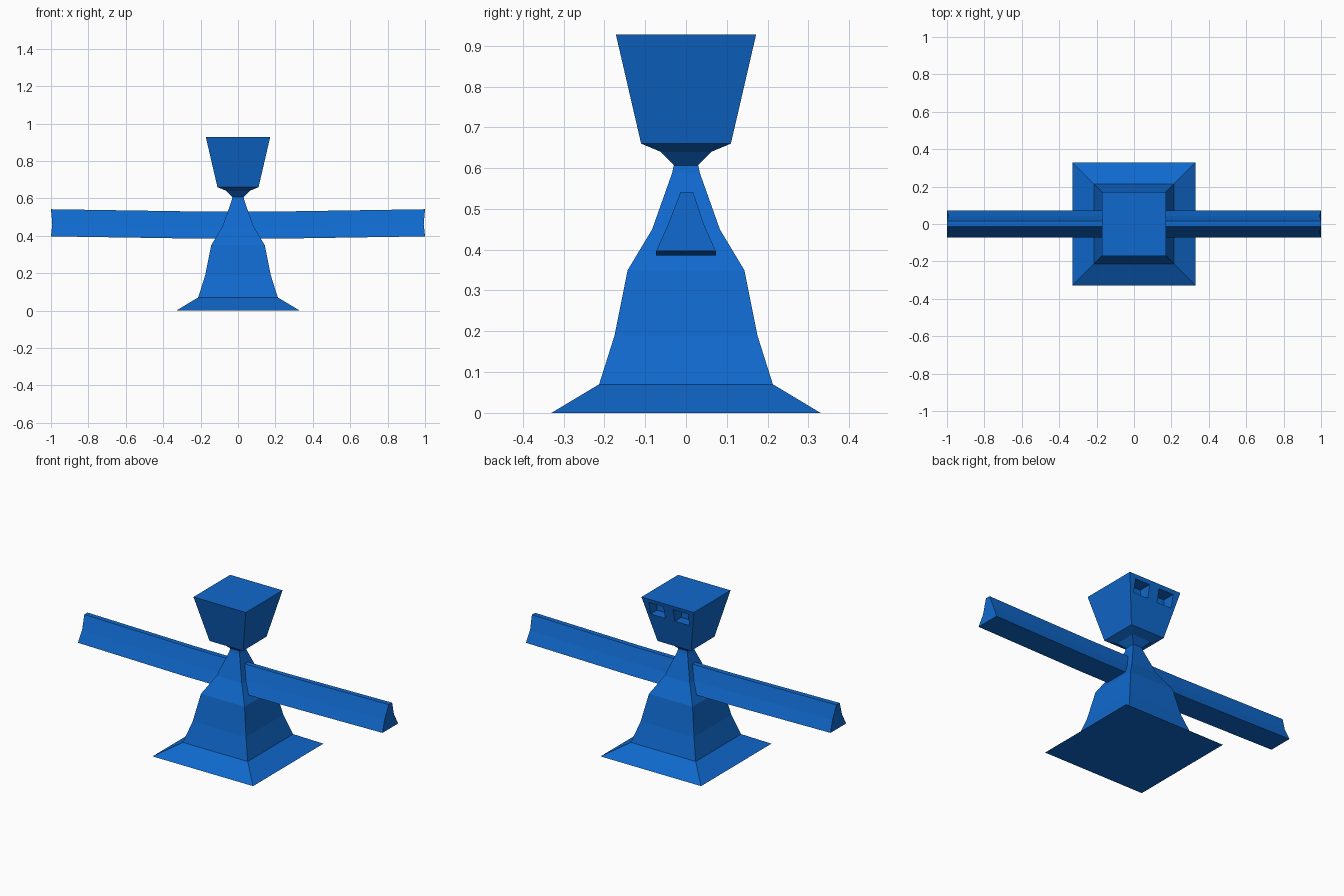
import bpy, bmesh

if "Cube" in bpy.data.objects:
    bpy.data.objects.remove(bpy.data.objects["Cube"])

blue = bpy.data.materials.new("blue")
blue.diffuse_color = (0.005, 0.14, 0.61, 1)
blue.use_nodes = True
blue.node_tree.nodes["Principled BSDF"].inputs["Base Color"].default_value = blue.diffuse_color


def loft(name, rings):
    """Closed solid through a list of equally sized point rings."""
    bm = bmesh.new()
    loops = [[bm.verts.new(p) for p in ring] for ring in rings]
    n = len(loops[0])
    for a, b in zip(loops, loops[1:]):
        for i in range(n):
            j = (i + 1) % n
            bm.faces.new((a[i], a[j], b[j], b[i]))
    bm.faces.new(loops[0])
    bm.faces.new(loops[-1])
    bmesh.ops.recalc_face_normals(bm, faces=bm.faces)
    mesh = bpy.data.meshes.new(name)
    bm.to_mesh(mesh)
    bm.free()
    mesh.materials.append(blue)
    obj = bpy.data.objects.new(name, mesh)
    bpy.context.collection.objects.link(obj)
    return obj


def square(r, z):
    return [(-r, -r, z), (r, -r, z), (r, r, z), (-r, r, z)]


# Flared base, body, neck and head as one square-section solid
levels = [(0.33, 0), (0.213, 0.07), (0.175, 0.19), (0.143, 0.35), (0.083, 0.45),
          (0.034, 0.588), (0.03, 0.607), (0.062, 0.64), (0.11, 0.66), (0.172, 0.928)]
body = loft("body_and_head", [square(r, z) for r, z in levels])

# Two square eye sockets sunk into the back of the head
for side in (-1, 1):
    x0, x1 = side * 0.032, side * 0.128
    cutter = loft("eye_cutter", [[(x0, y, 0.83), (x1, y, 0.83), (x1, y, 0.905), (x0, y, 0.905)]
                                 for y in (0.09, 0.3)])
    cutter.hide_render = True
    mod = body.modifiers.new("eye_socket", 'BOOLEAN')
    mod.operation = 'DIFFERENCE'
    mod.solver = 'EXACT'
    mod.object = cutter
    bpy.context.view_layer.objects.active = body
    bpy.ops.object.modifier_apply(modifier=mod.name)
    bpy.data.objects.remove(cutter)

# Arm beam: tapered concave section, sagging a little toward the middle
section = [(-0.073, 0.0), (0.073, 0.0), (0.044, 0.065), (0.017, 0.145), (-0.013, 0.145), (-0.044, 0.065)]
stations = [(-1, 0.397), (-0.3, 0.386), (0.3, 0.386), (1, 0.397)]
rings = []
for x, z0 in stations:
    ring = []
    for y, h in section:
        dish = 0.993 if abs(x) == 1 and h == 0.065 else 1
        ring.append((x * dish, y, z0 + h))
    rings.append(ring)
loft("arm_beam", rings)
